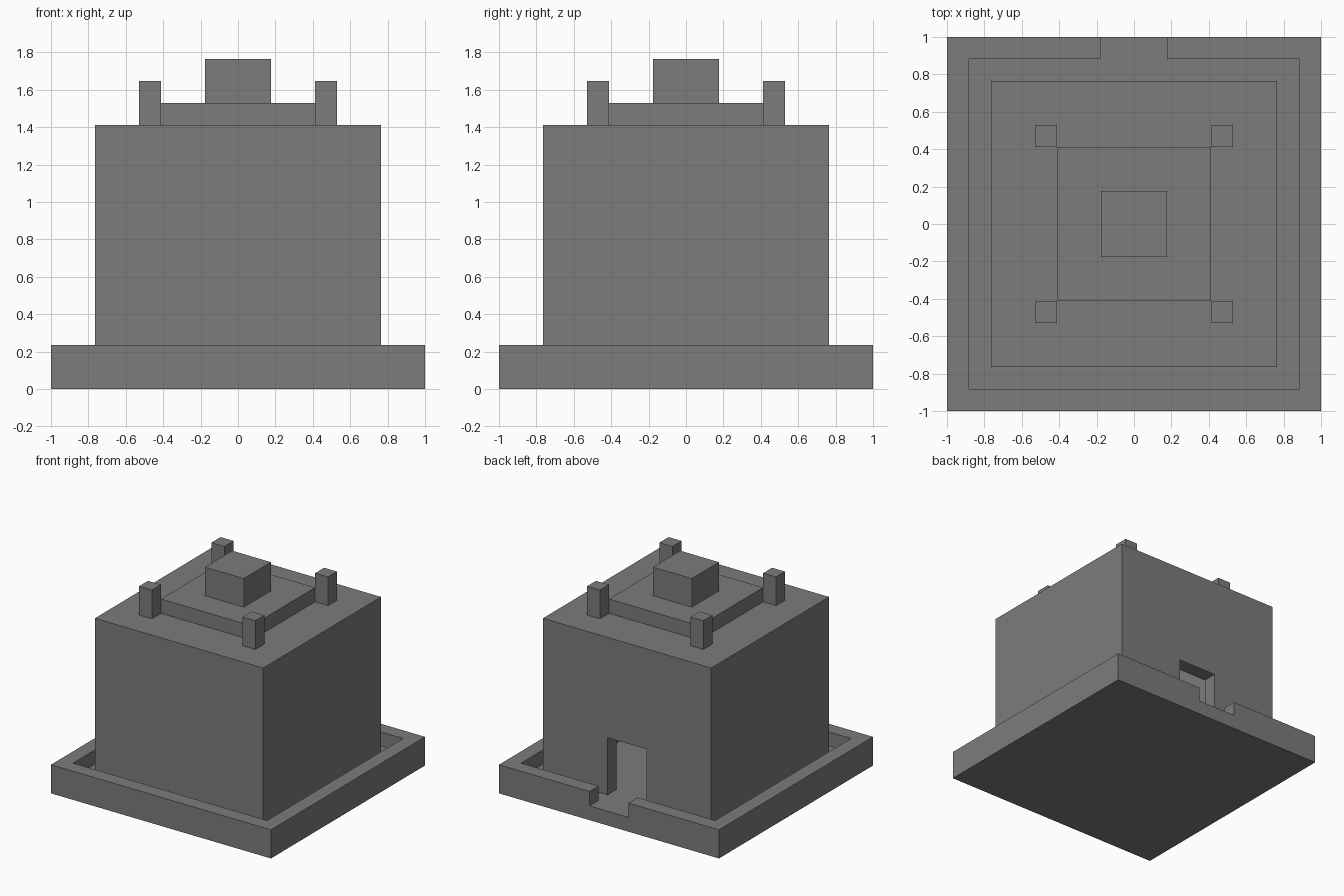
import bpy
import bmesh
from mathutils import Vector

if "Cube" in bpy.data.objects:
    bpy.data.objects.remove(bpy.data.objects["Cube"], do_unlink=True)

U = 2 / 17  # one block of the layout grid

stone = bpy.data.materials.new("grey stone")
stone.use_nodes = True
GREY = (0.2, 0.2, 0.2, 1)
stone.diffuse_color = GREY
stone.node_tree.nodes["Principled BSDF"].inputs["Base Color"].default_value = GREY


def box(name, low, high):
    """Box between two corners, given in blocks."""
    low, high = Vector(low) * U, Vector(high) * U
    bm = bmesh.new()
    bmesh.ops.create_cube(bm, size=1)
    bmesh.ops.scale(bm, vec=high - low, verts=bm.verts)
    bmesh.ops.translate(bm, vec=(low + high) / 2, verts=bm.verts)
    mesh = bpy.data.meshes.new(name)
    bm.to_mesh(mesh)
    bm.free()
    mesh.materials.append(stone)
    obj = bpy.data.objects.new(name, mesh)
    bpy.context.collection.objects.link(obj)
    return obj


def block(name, half, bottom, top):
    """Square block centred on the vertical axis."""
    return box(name, (-half, -half, bottom), (half, half, top))


def cut(target, cutter):
    """Subtract the cutter, then remove it."""
    cutter.hide_render = True
    mod = target.modifiers.new("cut", "BOOLEAN")
    mod.operation = "DIFFERENCE"
    mod.solver = "EXACT"
    mod.object = cutter
    bpy.context.view_layer.objects.active = target
    bpy.ops.object.modifier_apply(modifier=mod.name)
    bpy.data.objects.remove(cutter, do_unlink=True)


# Base with sunken yard and a gate gap at the back
base = block("base", 8.5, 0, 2)
cut(base, block("yard_cutter", 7.5, 1, 3))
cut(base, box("gate_cutter", (-1.5, 7, 1), (1.5, 9, 3)))

# Hollow building with a doorway at the back
building = block("building", 6.5, 1, 12)
cut(building, block("room_cutter", 5.5, 0, 11))
cut(building, box("door_cutter", (-1.5, 5, 0), (1.5, 7, 5)))

# Roof slab and central block
block("roof_slab", 3.5, 12, 13)
block("roof_block", 1.5, 13, 15)

# Corner posts around the slab
for side, x in (("right", -4), ("left", 4)):
    for end, y in (("front", -4), ("back", 4)):
        box(f"{end}_{side}_post", (x - 0.5, y - 0.5, 12), (x + 0.5, y + 0.5, 14))
